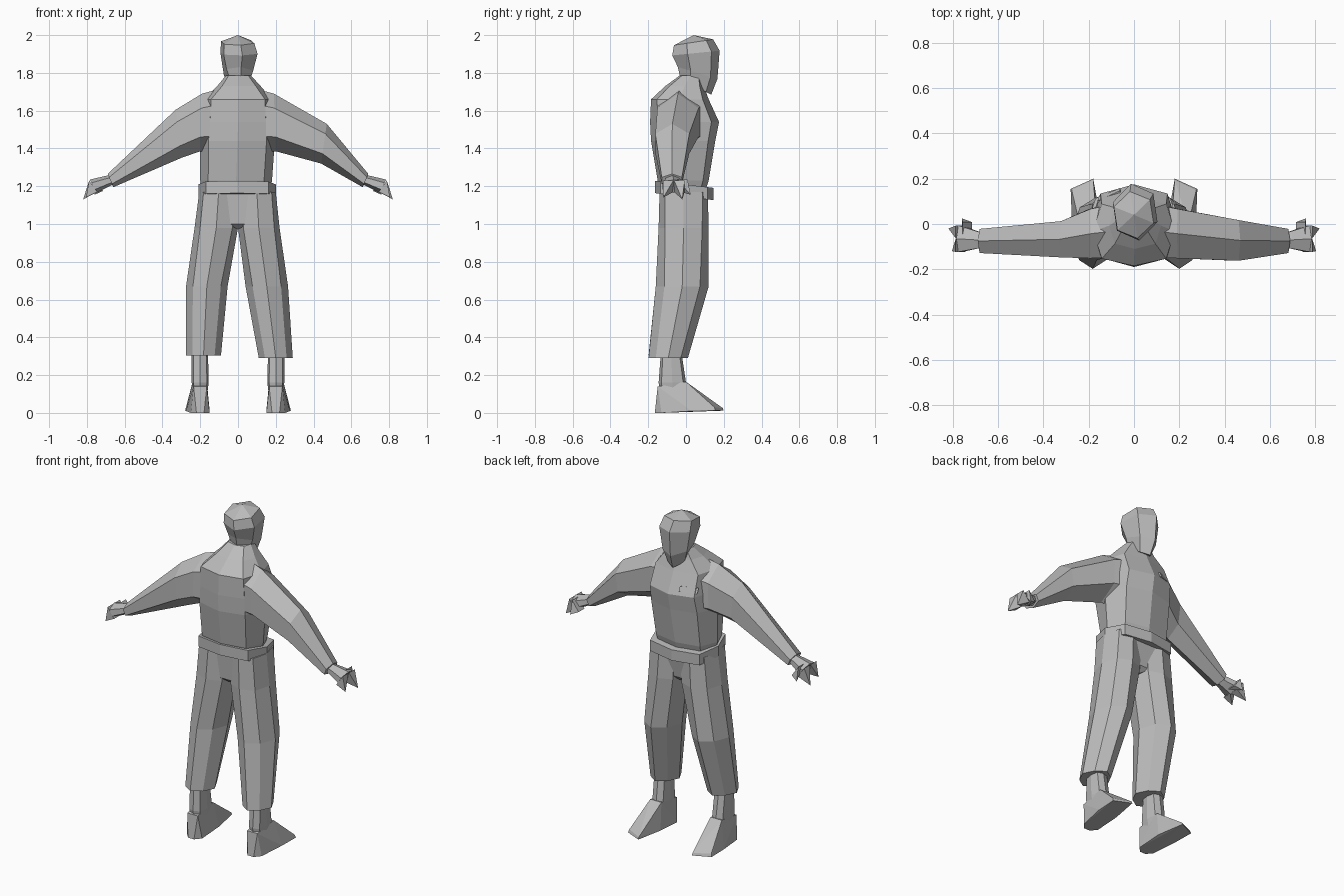
import bpy, bmesh, math
from mathutils import Vector

if "Cube" in bpy.data.objects:
    bpy.data.objects.remove(bpy.data.objects["Cube"])

grey = bpy.data.materials.new("plain grey")
grey.diffuse_color = (0.5, 0.5, 0.5, 1)
grey.use_nodes = True
grey.node_tree.nodes["Principled BSDF"].inputs["Base Color"].default_value = grey.diffuse_color


def make(name, bm):
    bmesh.ops.recalc_face_normals(bm, faces=bm.faces)
    me = bpy.data.meshes.new(name)
    bm.to_mesh(me)
    bm.free()
    me.materials.append(grey)
    ob = bpy.data.objects.new(name, me)
    bpy.context.collection.objects.link(ob)
    return ob


def loft(name, rings, tip=None):
    """Skin a list of equal-sized rings, closing both ends."""
    bm = bmesh.new()
    vs = [[bm.verts.new(p) for p in r] for r in rings]
    n = len(vs[0])
    for a, b in zip(vs, vs[1:]):
        for i in range(n):
            j = (i + 1) % n
            bm.faces.new((a[i], a[j], b[j], b[i]))
    bm.faces.new(vs[0])
    if tip:
        t = bm.verts.new(tip)
        for i in range(n):
            bm.faces.new((vs[-1][i], vs[-1][(i + 1) % n], t))
    else:
        bm.faces.new(vs[-1])
    return make(name, bm)


def hull(name, pts):
    bm = bmesh.new()
    for p in pts:
        bm.verts.new(p)
    bmesh.ops.convex_hull(bm, input=bm.verts)
    return make(name, bm)


def flat_ring(z, x0, x1, y0, y1, corner=1.0, n=8, rot=0.0, tilt=0.0):
    """Level ring inside the given extents; tilt slopes it along y."""
    cx, cy, rx, ry = (x0 + x1) / 2, (y0 + y1) / 2, (x1 - x0) / 2, (y1 - y0) / 2
    pts = []
    for k in range(n):
        a = math.radians(rot) + math.tau * k / n
        f = corner if k % 2 else 1
        dy = ry * math.sin(a) * f
        pts.append((cx + rx * math.cos(a) * f, cy + dy, z + tilt * dy))
    return pts


def arm_ring(s, xt, zt, xb, zb, y0, y1):
    """Six-sided section between a top point and a bottom point."""
    pts = []
    for k in range(6):
        a = math.radians(90 + 60 * k)
        t = (1 + math.sin(a)) / 2
        pts.append((s * (xb + (xt - xb) * t),
                    (y0 + y1) / 2 + (y1 - y0) / 2 * math.cos(a) * 1.12,
                    zb + (zt - zb) * t))
    return pts


# Jacket body, rising into the collar
torso = loft("jacket", [flat_ring(*r) for r in (
    (1.17, -.19, .17, -.13, .10, 1.1), (1.23, -.20, .18, -.15, .12, 1.1),
    (1.44, -.20, .195, -.185, .155, 1.1), (1.54, -.19, .19, -.19, .175, 1.1),
    (1.66, -.18, .18, -.185, .12, 1.12), (1.73, -.11, .12, -.11, .095, 1.1),
    (1.785, -.065, .07, -.035, .08, 1.1))])

# Belt, sloping down toward the chest side
loft("belt", [flat_ring(z, -.21, .20, -.165, .145, 1.14, tilt=-.12)
              for z in (1.145, 1.21)])

# Seat of the trousers, joining the legs
hull("trouser_seat", [(x, y, 1.17) for x in (-.12, .12) for y in (-.125, .11)]
     + [(x, y, 1.0) for x in (-.05, .05) for y in (-.115, .08)]
     + [(0, y, .97) for y in (-.08, .05)])

# Name plate on the chest
bpy.context.view_layer.update()
plate = bmesh.new()
lower, upper = [], []
for x, z in ((-.15, 1.56), (-.06, 1.56), (-.06, 1.59), (-.15, 1.59)):
    hit, loc, nor, _ = torso.ray_cast(Vector((x, 1, z)), Vector((0, -1, 0)))
    lower.append(plate.verts.new(loc))
    upper.append(plate.verts.new(loc + nor * .009))
plate.faces.new(upper)
for i in range(4):
    j = (i + 1) % 4
    plate.faces.new((lower[i], lower[j], upper[j], upper[i]))
make("chest_plate", plate)

# Head: six-sided, tapering to a chin on the +y side
loft("head", [flat_ring(*r, n=6, rot=40, tilt=t) for r, t in (
    ((1.725, -.05, .06, -.03, .135), -.5), ((1.80, -.08, .085, -.045, .168), -.3),
    ((1.905, -.10, .11, -.075, .18), .1), ((1.962, -.095, .092, -.065, .145), .15))],
    tip=(0, .04, 2.0))

# Sleeves: each side has its own elbow
elbows = {1: (.47, 1.53, .44, 1.32, -.165, .02), -1: (.33, 1.605, .30, 1.35, -.15, .015)}
legs = {1: ((1.17, 0, .20, -.14, .115, 1.1), (.98, .0, .22, -.145, .12, 1.05),
            (.67, .04, .265, -.16, .12, .95), (.29, .11, .29, -.198, .01, .9)),
        -1: ((1.17, -.205, 0, -.14, .115, 1.1), (.98, -.23, 0, -.145, .12, 1.05),
             (.67, -.275, -.055, -.16, .12, .95), (.305, -.275, -.09, -.198, .01, .9))}
for s, side in ((1, "right"), (-1, "left")):
    loft(side + "_sleeve", [arm_ring(s, *r) for r in (
        (.08, 1.72, .13, 1.38, -.15, .09), (.19, 1.69, .20, 1.385, -.155, .07),
        elbows[s], (.69, 1.265, .66, 1.195, -.13, -.02))])

    # Hand: a palm that widens, a thumb and two finger spikes
    loft(side + "_palm", [arm_ring(s, *r) for r in (
        (.67, 1.26, .66, 1.21, -.105, -.04), (.70, 1.255, .69, 1.195, -.11, -.03),
        (.785, 1.235, .75, 1.165, -.125, -.005))])
    for part, root, tip in (
            ("thumb", (.74, -.02, 1.205), (.76, .025, 1.155)),
            ("first_finger", (.77, -.035, 1.20), (.82, -.02, 1.13)),
            ("last_finger", (.77, -.095, 1.20), (.805, -.12, 1.14))):
        x, y, z = root
        hull(f"{side}_{part}", [(s * (x + a), y + b, z + c) for a, b, c in (
            (.018, .028, .03), (.018, -.028, .03), (-.025, .028, -.03),
            (-.025, -.028, -.03))] + [(s * tip[0], tip[1], tip[2])])

    # Trouser leg
    loft(side + "_trouser_leg", [flat_ring(*r) for r in legs[s]])

    # Ankle and wedge-shaped shoe
    loft(side + "_ankle", [[(s * x, y, z) for x, y, z in flat_ring(*r, 1.12)] for r in (
        (.36, .16, .245, -.13, -.03), (.16, .155, .245, -.145, .0),
        (.05, .17, .23, -.13, .0))])
    hull(side + "_shoe", [(s * x, y, z) for x, y, z in (
        (.15, -.13, .0), (.18, -.165, .0), (.22, -.165, .0), (.25, -.13, .0),
        (.165, -.15, .14), (.235, -.15, .14), (.165, .0, .165), (.24, .0, .165),
        (.15, .03, .01), (.275, .03, .01), (.18, .20, .012), (.28, .155, .012),
        (.18, .195, .025), (.275, .15, .03))])
